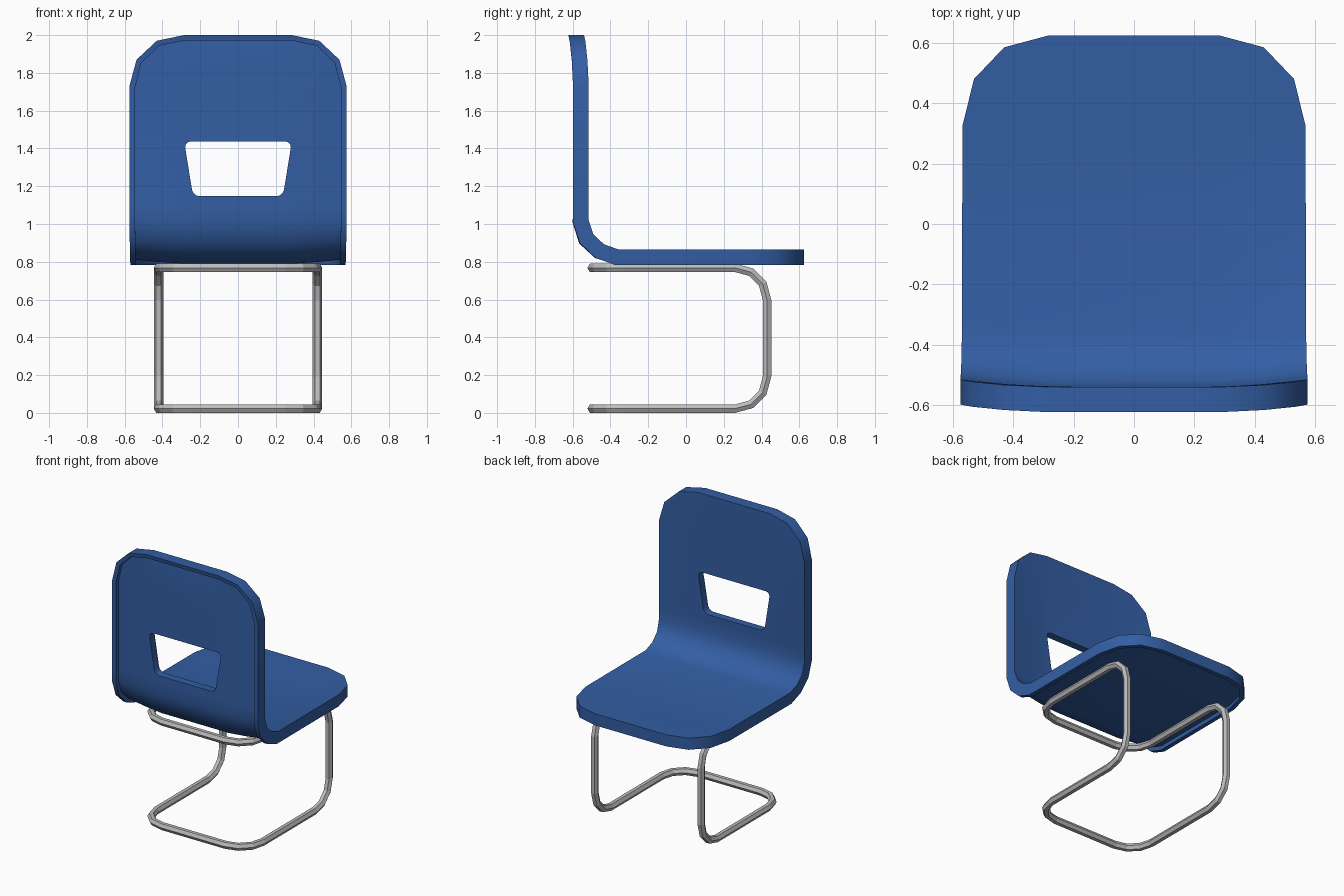
import bpy, bmesh, math
from mathutils import Vector

if "Cube" in bpy.data.objects:
    bpy.data.objects.remove(bpy.data.objects["Cube"])


def material(name, rgb):
    m = bpy.data.materials.new(name)
    m.diffuse_color = (*rgb, 1)
    m.use_nodes = True
    m.node_tree.nodes["Principled BSDF"].inputs["Base Color"].default_value = m.diffuse_color
    return m


def mesh_object(name, bm, mat=None):
    bmesh.ops.recalc_face_normals(bm, faces=bm.faces)
    me = bpy.data.meshes.new(name)
    bm.to_mesh(me)
    bm.free()
    ob = bpy.data.objects.new(name, me)
    bpy.context.collection.objects.link(ob)
    if mat:
        me.materials.append(mat)
    return ob


def activate(ob):
    bpy.ops.object.select_all(action='DESELECT')
    ob.select_set(True)
    bpy.context.view_layer.objects.active = ob


blue = material("blue plastic", (0.033, 0.112, 0.37))
steel = material("grey steel", (0.50, 0.50, 0.50))

# Shell: sitting-side profile (y, z), half width and dish depth, from seat front to back top
stations = [(.625, .866, .28, 0), (.585, .866, .43, 0), (.48, .866, .53, .003),
            (.325, .866, .568, .006), (-.36, .866, .57, .022), (-.435, .893, .571, .03),
            (-.49, .945, .573, .032), (-.515, 1.02, .575, .03), (-.515, 1.1, .575, .028),
            (-.515, 1.73, .575, .025), (-.522, 1.87, .537, .018), (-.533, 1.97, .43, .007),
            (-.54, 2.0, .285, 0)]
COLUMNS = [(-1, 0), (-.75, .6), (-.49, 1), (.49, 1), (.75, .6), (1, 0)]
THICK, RECESS = .083, .028
N = len(stations)
pts = [Vector(s[:2]) for s in stations]


def tangent(i):
    a = (pts[i] - pts[i - 1]).normalized() if i else (pts[1] - pts[0]).normalized()
    b = (pts[i + 1] - pts[i]).normalized() if i < N - 1 else a
    return (a + b).normalized(), a


def row(i, depth, inset, dished):
    """Points across one station, pushed outward, inset for the lip and dished."""
    t, a = tangent(i)
    n = Vector((-t.y, t.x)) / max(.5, t.dot(a))
    if pts[i].y > 1.1:
        n = Vector((-1, 0))
    p, w = pts[i] + n * depth, stations[i][2]
    if inset:
        k = min(i, N - 1 - i, 4)
        w -= (0, .012, .025, .03, .03)[k]
        p += t * (.03, .027, .018, .007, 0)[k] * (1 if i < N / 2 else -1)
    out = []
    for u, f in COLUMNS:
        q = p + n * (stations[i][3] * f if dished else 0)
        out.append(Vector((u * w, q.x, q.y)))
    return out


bm = bmesh.new()
layers = []
for args in ((0, 0, 1), (THICK, 0, 0), (THICK, 1, 0), (THICK - RECESS, 1, 1)):
    layers.append([[bm.verts.new(v) for v in row(i, *args)] for i in range(N)])
for layer in (layers[0], layers[-1]):           # sitting face and recessed underside
    for r, s in zip(layer, layer[1:]):
        for c in range(len(COLUMNS) - 1):
            bm.faces.new((r[c], r[c + 1], s[c + 1], s[c]))
loops = [[r[0] for r in L] + L[-1][1:-1] + [r[-1] for r in reversed(L)] + L[0][-2:0:-1]
         for L in layers]
for A, B in zip(loops, loops[1:]):              # edge, lip and inner wall
    for i in range(len(A)):
        j = (i + 1) % len(A)
        bm.faces.new((A[i], A[j], B[j], B[i]))
for v in [v for layer in layers[1:3] for r in layer[1:-1] for v in r[1:-1]]:
    bm.verts.remove(v)                          # unused lip points
shell = mesh_object("seat_shell", bm, blue)

# Hand hole cutter: rounded trapezoid prism
bm = bmesh.new()
outline = [(-.238, 1.147), (.238, 1.147), (.285, 1.437), (-.285, 1.437)]
front = bm.faces.new([bm.verts.new((x, -.8, z)) for x, z in outline])
ext = bmesh.ops.extrude_face_region(bm, geom=[front])
bmesh.ops.translate(bm, vec=(0, .5, 0), verts=[v for v in ext['geom'] if isinstance(v, bmesh.types.BMVert)])
if front.is_valid and not any(f for e in front.edges for f in e.link_faces if f != front):
    bm.faces.remove(front)
bm.normal_update()
bmesh.ops.bevel(bm, geom=[e for e in bm.edges if abs(e.verts[0].co.y - e.verts[1].co.y) > .1],
                offset=.035, segments=3, profile=.5, affect='EDGES')
cutter = mesh_object("hole_cutter", bm)
cutter.hide_render = True
activate(shell)
mod = shell.modifiers.new("hand hole", 'BOOLEAN')
mod.operation, mod.object, mod.solver = 'DIFFERENCE', cutter, 'EXACT'
bpy.ops.object.modifier_apply(modifier=mod.name)
bpy.data.objects.remove(cutter)
bpy.ops.object.shade_smooth_by_angle(angle=math.radians(32))

# Frame: one closed six-sided tube with rounded corners
X, YB, YF, ZB, ZT, R, TUBE = .42, -.496, .429, .0225, .768, .17, .026
corners = [Vector(c) for c in ((-X, YB, ZT), (X, YB, ZT), (X, YF, ZT), (X, YF, ZB),
                               (X, YB, ZB), (-X, YB, ZB), (-X, YF, ZB), (-X, YF, ZT))]
bm = bmesh.new()
rings = []
for i, p in enumerate(corners):
    d1 = (corners[i - 1] - p).normalized()
    d2 = (corners[(i + 1) % 8] - p).normalized()
    for k in range(4):
        t = math.radians(30 * k)
        radial = -(d2 * math.cos(t) + d1 * math.sin(t))
        along = d2 * math.sin(t) - d1 * math.cos(t)
        side = radial if p.y < 0 else Vector((math.copysign(1, p.x), 0, 0))
        up = along.cross(side)
        mid = p + R * (d1 + d2 + radial)
        rings.append([bm.verts.new(mid + TUBE * (side * math.cos(a) + up * math.sin(a)))
                      for a in (math.radians(60 * s) for s in range(6))])
for i, r in enumerate(rings):
    s = rings[(i + 1) % len(rings)]
    for a in range(6):
        b = (a + 1) % 6
        bm.faces.new((r[a], r[b], s[b], s[a]))
frame = mesh_object("tube_frame", bm, steel)
